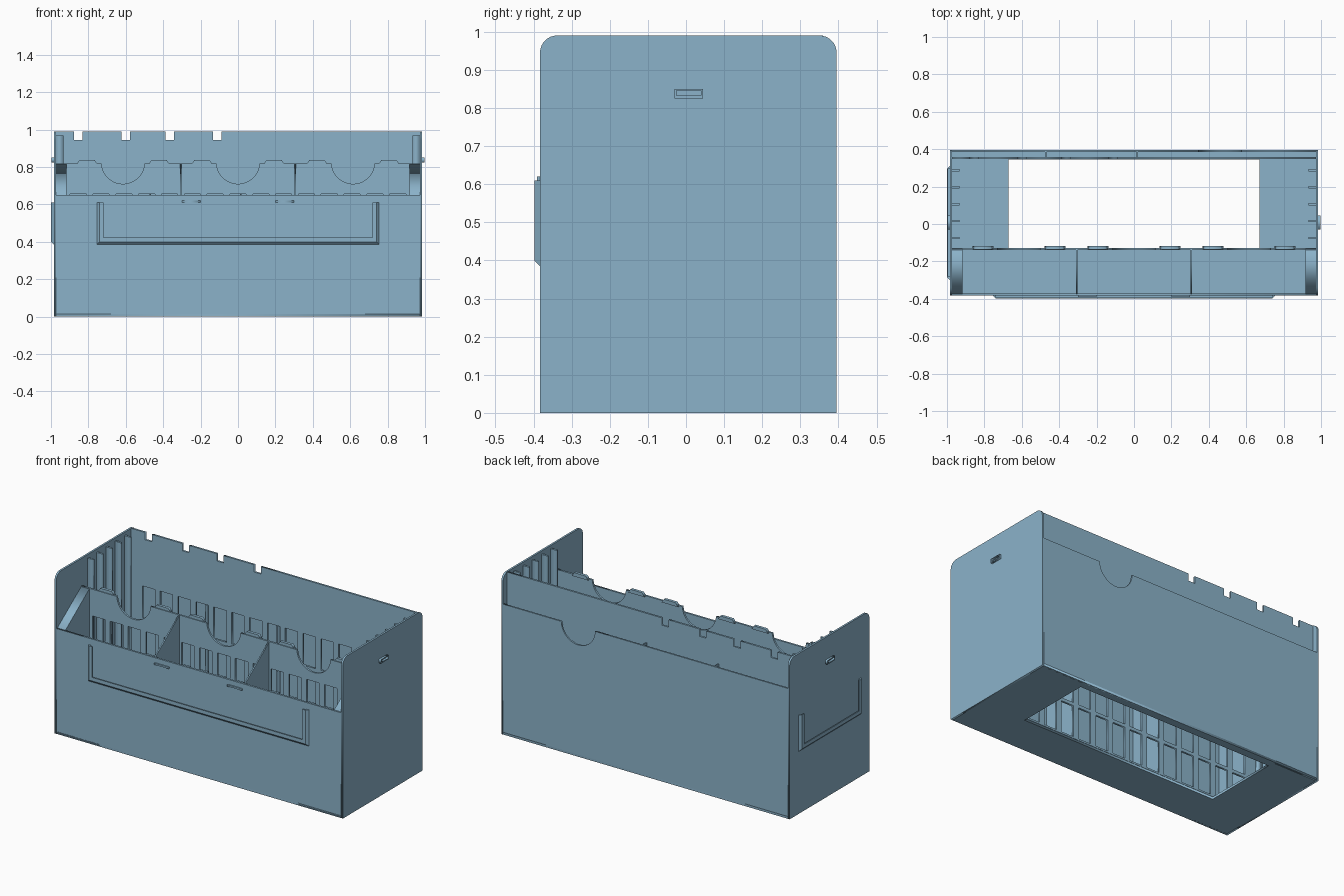
import bpy, bmesh, math
from mathutils import Matrix

if "Cube" in bpy.data.objects:
    bpy.data.objects.remove(bpy.data.objects["Cube"])

mat = bpy.data.materials.new("soft blue")
mat.diffuse_color = (0.26, 0.45, 0.59, 1)
mat.use_nodes = True
mat.node_tree.nodes["Principled BSDF"].inputs["Base Color"].default_value = mat.diffuse_color

# maps of local (u, v, w) to the world: u, v span the panel, w is its thickness
XY = Matrix.Identity(4)
XZ = Matrix(((1, 0, 0, 0), (0, 0, 1, 0), (0, 1, 0, 0), (0, 0, 0, 1)))
YZ = Matrix(((0, 0, 1, 0), (1, 0, 0, 0), (0, 1, 0, 0), (0, 0, 0, 1)))


def rect(u0, u1, v0, v1):
    return [(u0, v0), (u1, v0), (u1, v1), (u0, v1)]


def panel(name, loops, w0, w1, plane):
    """Flat panel from an outline and optional hole loops."""
    cu = bpy.data.curves.new(name, 'CURVE')
    cu.dimensions, cu.fill_mode = '2D', 'BOTH'
    cu.extrude = abs(w1 - w0) / 2
    for loop in loops:
        sp = cu.splines.new('POLY')
        sp.points.add(len(loop) - 1)
        for p, (u, v) in zip(sp.points, loop):
            p.co = (u, v, 0, 1)
        sp.use_cyclic_u = True
    tmp = bpy.data.objects.new(name + "_outline", cu)
    me = bpy.data.meshes.new_from_object(tmp)
    bpy.data.objects.remove(tmp)
    bpy.data.curves.remove(cu)
    me.transform(plane @ Matrix.Translation((0, 0, (w0 + w1) / 2)))
    bm = bmesh.new()
    bm.from_mesh(me)
    bmesh.ops.remove_doubles(bm, verts=bm.verts, dist=1e-5)
    bmesh.ops.recalc_face_normals(bm, faces=bm.faces)
    bm.to_mesh(me)
    bm.free()
    me.name = name
    me.materials.clear()
    me.materials.append(mat)
    ob = bpy.data.objects.new(name, me)
    bpy.context.collection.objects.link(ob)
    return ob


def box(name, x0, x1, y0, y1, z0, z1):
    return panel(name, [rect(x0, x1, y0, y1)], z0, z1, XY)


def arc(cx, cz, r, a0, a1, n):
    return [(cx + r * math.cos(math.radians(a0 + (a1 - a0) * i / n)),
             cz + r * math.sin(math.radians(a0 + (a1 - a0) * i / n))) for i in range(n + 1)]


def windows():
    """Grid of window holes, fifteen columns by three rows."""
    return [rect(x - 0.043, x + 0.043, z, z + 0.195)
            for x in [(i - 7) * 0.122 for i in range(15)] for z in (0.025, 0.24, 0.46)]


XI, X, YF, YB, H = 0.973, 0.985, -0.383, 0.395, 0.99

# floor with a large opening
panel("floor", [rect(-XI, XI, YF, YB), rect(-0.67, 0.67, -0.13, 0.345)], 0, 0.014, XY)

# side walls with rounded top corners, ribs and small hooks
side = [(YF, 0), (YB, 0)] + arc(YB - 0.045, H - 0.045, 0.045, 0, 90, 8) \
    + arc(YF + 0.045, H - 0.045, 0.045, 90, 180, 8)
for s, tag in ((-1, "left"), (1, "right")):
    panel(tag + "_wall", [side], s * XI, s * X, YZ)
    for i in range(5):
        y = -0.075 + 0.0905 * i
        a, b = sorted((s * 0.933, s * XI))
        box(f"{tag}_rib_{i + 1}", a, b, y - 0.006, y + 0.006, 0.014, 0.97)
    panel(tag + "_hook", [rect(-0.03, 0.045, 0.825, 0.85), rect(-0.025, 0.04, 0.832, 0.846)],
          s * X, s * 0.998, YZ)
    # solid sloped end of the front pockets
    panel(tag + "_pocket_wedge", [[(YF + 0.01, 0.014), (-0.135, 0.014), (-0.135, 0.82), (YF + 0.01, 0.65)]],
          s * 0.918, s * XI, YZ)

# front wall
panel("front_wall", [rect(-XI, XI, 0, 0.65)], YF, YF + 0.012, XZ)

# pocket back wall with finger scoops and windows
top = [(-XI, 0.014), (XI, 0.014), (XI, 0.82)]
for cx in (0.615, 0, -0.615):
    top += arc(cx, 0.825, 0.115, -2.5, -177.5, 24)
top.append((-XI, 0.82))
panel("pocket_back_wall", [top] + windows(), -0.14, -0.128, XZ)
for i, x in enumerate((-0.807, -0.422, -0.193, 0.193, 0.422, 0.807)):
    panel(f"pocket_tab_{i + 1}", [[(x - 0.056, 0.815), (x + 0.056, 0.815), (x + 0.04, 0.838), (x - 0.04, 0.838)]],
          -0.135, -0.117, XZ)

# sloped pocket dividers
for tag, x in (("left", -0.307), ("right", 0.307)):
    panel(tag + "_pocket_divider", [[(YF + 0.01, 0.014), (-0.135, 0.014), (-0.135, 0.82), (YF + 0.01, 0.65)]],
          x - 0.004, x + 0.004, YZ)

# inner back panel with slots in its top edge
edge = [(-XI, 0.014), (XI, 0.014), (XI, H)]
for x in (-0.11, -0.365, -0.6, -0.855):
    edge += [(x + 0.023, H), (x + 0.023, 0.945), (x - 0.023, 0.945), (x - 0.023, H)]
edge.append((-XI, H))
panel("inner_back_panel", [edge] + windows(), 0.347, 0.359, XZ)

# outer back wall with one finger scoop, and spacers behind it
back = [(-XI, 0), (XI, 0), (XI, 0.805)] + arc(0.46, 0.805, 0.115, 0, -180, 24) + [(-XI, 0.805)]
panel("outer_back_wall", [back], 0.385, YB, XZ)
for i, x in enumerate((-0.473, 0.018)):
    box(f"back_spacer_{i + 1}", x - 0.004, x + 0.004, 0.358, 0.386, 0.014, 0.81)


def label_holder(name, half, mid, plane, w):
    """U-shaped holder: a bevelled outer rim stepping out from the wall and turning in as a lip."""
    verts, faces = [], []
    # section: (inset from outer edge, distance from wall)
    section = [(0, 0), (0.015, 0.015), (0.037, 0.015), (0.037, 0.009), (0.018, 0.009), (0.018, 0)]
    for k in range(4):
        for d, h in section:
            u = mid + (-1 if k < 2 else 1) * (half - d)
            v = 0.61 if k in (0, 3) else 0.385 + d
            verts.append(plane @ Matrix.Translation((u, v, w - h)).translation)
    n = len(section)
    for k in range(3):
        for j in range(n):
            faces.append((k * n + j, k * n + (j + 1) % n, (k + 1) * n + (j + 1) % n, (k + 1) * n + j))
    faces += [tuple(range(n)), tuple(range(3 * n, 4 * n))]
    me = bpy.data.meshes.new(name)
    me.from_pydata(verts, [], faces)
    bm = bmesh.new()
    bm.from_mesh(me)
    bmesh.ops.recalc_face_normals(bm, faces=bm.faces)
    bm.to_mesh(me)
    bm.free()
    me.materials.append(mat)
    bpy.context.collection.objects.link(bpy.data.objects.new(name, me))


# label holders on the front and left, with front clips above
label_holder("front_label_holder", 0.755, 0, XZ, YF)
label_holder("left_label_holder", 0.305, 0.006, YZ, -X)
for tag, x in (("left", -0.25), ("right", 0.25)):
    box(tag + "_label_clip", x - 0.05, x + 0.05, YF - 0.008, YF, 0.61, 0.62)
